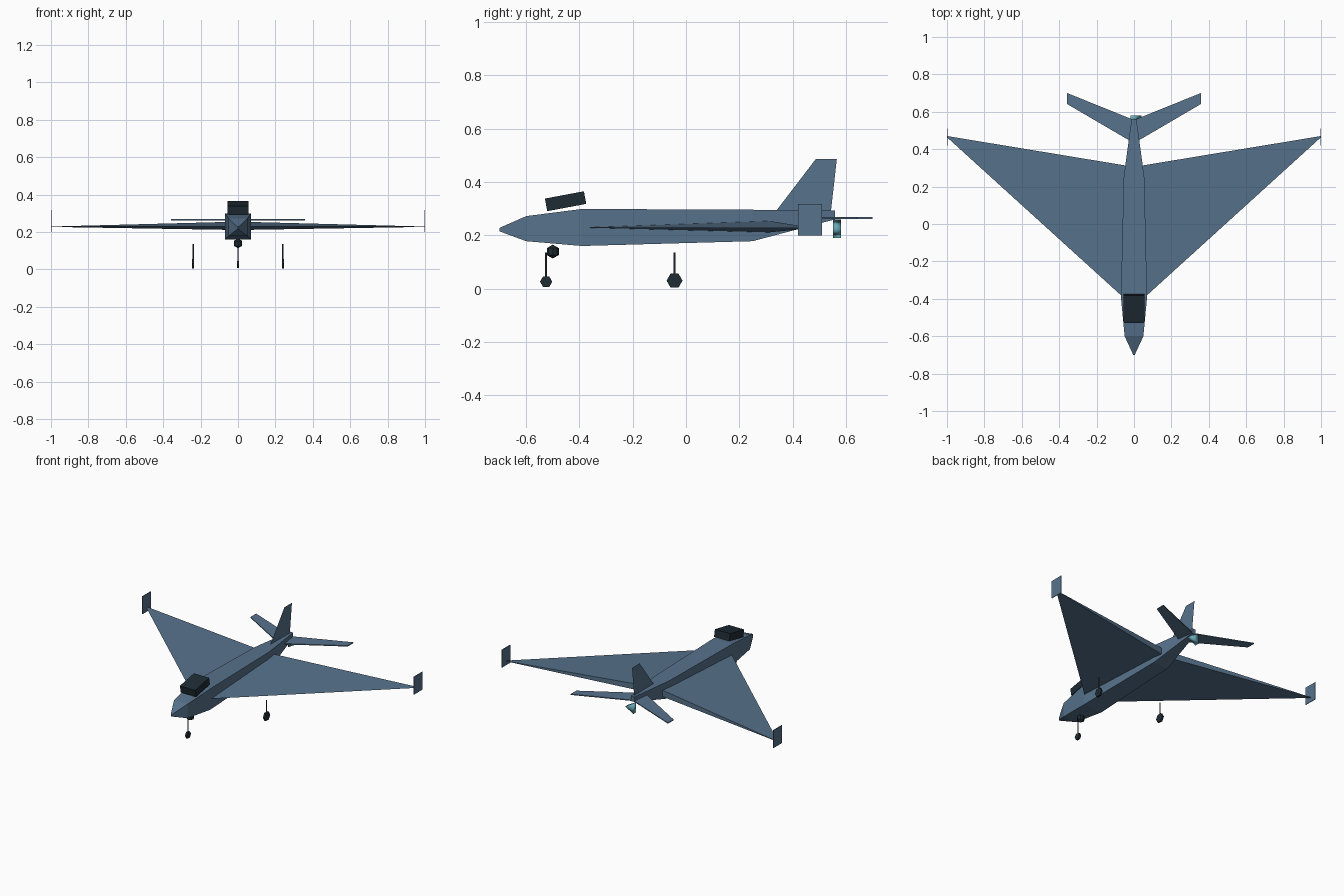
import bpy
import bmesh
import math

if "Cube" in bpy.data.objects:
    bpy.data.objects.remove(bpy.data.objects["Cube"])


def material(name, rgb):
    m = bpy.data.materials.new(name)
    m.use_nodes = True
    m.diffuse_color = (*rgb, 1)
    m.node_tree.nodes["Principled BSDF"].inputs["Base Color"].default_value = (*rgb, 1)
    return m


BLUE = material("steel blue", (0.095, 0.168, 0.262))
DARK = material("dark glass", (0.013, 0.024, 0.033))
GREY = material("strut grey", (0.04, 0.055, 0.07))
TEAL = material("engine teal", (0.14, 0.40, 0.47))


def finish(name, bm, mat, smooth=False):
    bmesh.ops.recalc_face_normals(bm, faces=bm.faces)
    for f in bm.faces:
        f.smooth = smooth
    mesh = bpy.data.meshes.new(name)
    bm.to_mesh(mesh)
    bm.free()
    mesh.materials.append(mat)
    ob = bpy.data.objects.new(name, mesh)
    bpy.context.collection.objects.link(ob)
    return ob


def loft(name, rings, mat):
    """Skin a row of equal-length point rings and cap both ends."""
    bm = bmesh.new()
    rows = [[bm.verts.new(p) for p in ring] for ring in rings]
    n = len(rows[0])
    for a, b in zip(rows, rows[1:]):
        for i in range(n):
            j = (i + 1) % n
            bm.faces.new((a[i], a[j], b[j], b[i]))
    bm.faces.new(rows[0])
    bm.faces.new(rows[-1])
    return finish(name, bm, mat)


def cylinder(name, center, radius, depth, sides, mat, rot=(0, 0, 0), smooth=False):
    bm = bmesh.new()
    bmesh.ops.create_cone(bm, cap_ends=True, segments=sides, radius1=radius,
                          radius2=radius, depth=depth)
    ob = finish(name, bm, mat, smooth)
    ob.location = center
    ob.rotation_euler = rot
    return ob


def box(name, center, size, mat, tilt=0):
    bm = bmesh.new()
    bmesh.ops.create_cube(bm, size=1)
    bmesh.ops.scale(bm, vec=size, verts=bm.verts)
    ob = finish(name, bm, mat)
    ob.location = center
    ob.rotation_euler.x = tilt
    return ob


# Fuselage: square stations as (y, half width, bottom, top)
stations = [(-0.70, 0.004, 0.215, 0.228), (-0.60, 0.05, 0.178, 0.272),
            (-0.39, 0.07, 0.16, 0.299), (0.25, 0.055, 0.178, 0.296),
            (0.56, 0.013, 0.26, 0.294)]
loft("fuselage", [[(-w, y, lo), (w, y, lo), (w, y, hi), (-w, y, hi)]
                  for y, w, lo, hi in stations], BLUE)

# Tail fin: a single thin sheet
bm = bmesh.new()
bm.faces.new([bm.verts.new((0, y, z)) for y, z in
              ((0.337, 0.29), (0.544, 0.29), (0.566, 0.486), (0.487, 0.486))])
finish("tail_fin", bm, BLUE)

# Mirrored surfaces and main gear
for side, s in (("left", 1), ("right", -1)):
    # Delta wing: wedge section, thick along the trailing edge
    loft(side + "_wing", [
        [(s * 0.04, -0.408, 0.229), (s * 0.04, 0.312, 0.254), (s * 0.04, 0.312, 0.211)],
        [(s * 0.998, 0.462, 0.228), (s * 0.998, 0.47, 0.229), (s * 0.998, 0.47, 0.227)],
    ], BLUE)
    box(side + "_winglet", (s * 0.998, 0.465, 0.258), (0.004, 0.09, 0.118), BLUE)
    # Swept tailplane
    loft(side + "_tailplane", [
        [(s * x, y, z) for y, z in ((le, 0.262), (te, 0.262), (te, 0.268), (le, 0.268))]
        for x, le, te in ((0.0, 0.432, 0.556), (0.357, 0.641, 0.70))], BLUE)
    cylinder(side + "_main_strut", (s * 0.24, -0.043, 0.083), 0.004, 0.106, 6, GREY)
    cylinder(side + "_main_wheel", (s * 0.24, -0.043, 0.03), 0.03, 0.012, 6, DARK,
             (0, math.pi / 2, 0))

# Nose gear
cylinder("nose_strut", (0, -0.525, 0.08), 0.004, 0.112, 6, GREY)
cylinder("nose_wheel", (0, -0.525, 0.026), 0.023, 0.013, 6, DARK, (0, math.pi / 2, 0))

# Canopy block, tilted up toward the rear
box("canopy", (0, -0.452, 0.328), (0.112, 0.149, 0.048), DARK, math.radians(10.6))

# Faceted sensor ball under the nose
bm = bmesh.new()
bmesh.ops.create_uvsphere(bm, u_segments=8, v_segments=3, radius=0.026)
finish("sensor_ball", bm, DARK).location = (0, -0.5, 0.139)

# Three-sided engine nozzle, one corner pointing to the left side
bm = bmesh.new()
corners = [(0.04 * math.cos(a), 0.225 + 0.04 * math.sin(a))
           for a in (math.tau * i / 3 for i in range(3))]
front, back = [[bm.verts.new((x, y, z)) for x, z in corners] for y in (0.551, 0.581)]
for i in range(3):
    j = (i + 1) % 3
    bm.faces.new((front[i], front[j], back[j], back[i]))
bm.faces.new(front)
bm.faces.new(back)
finish("engine_nozzle", bm, TEAL, smooth=True)
